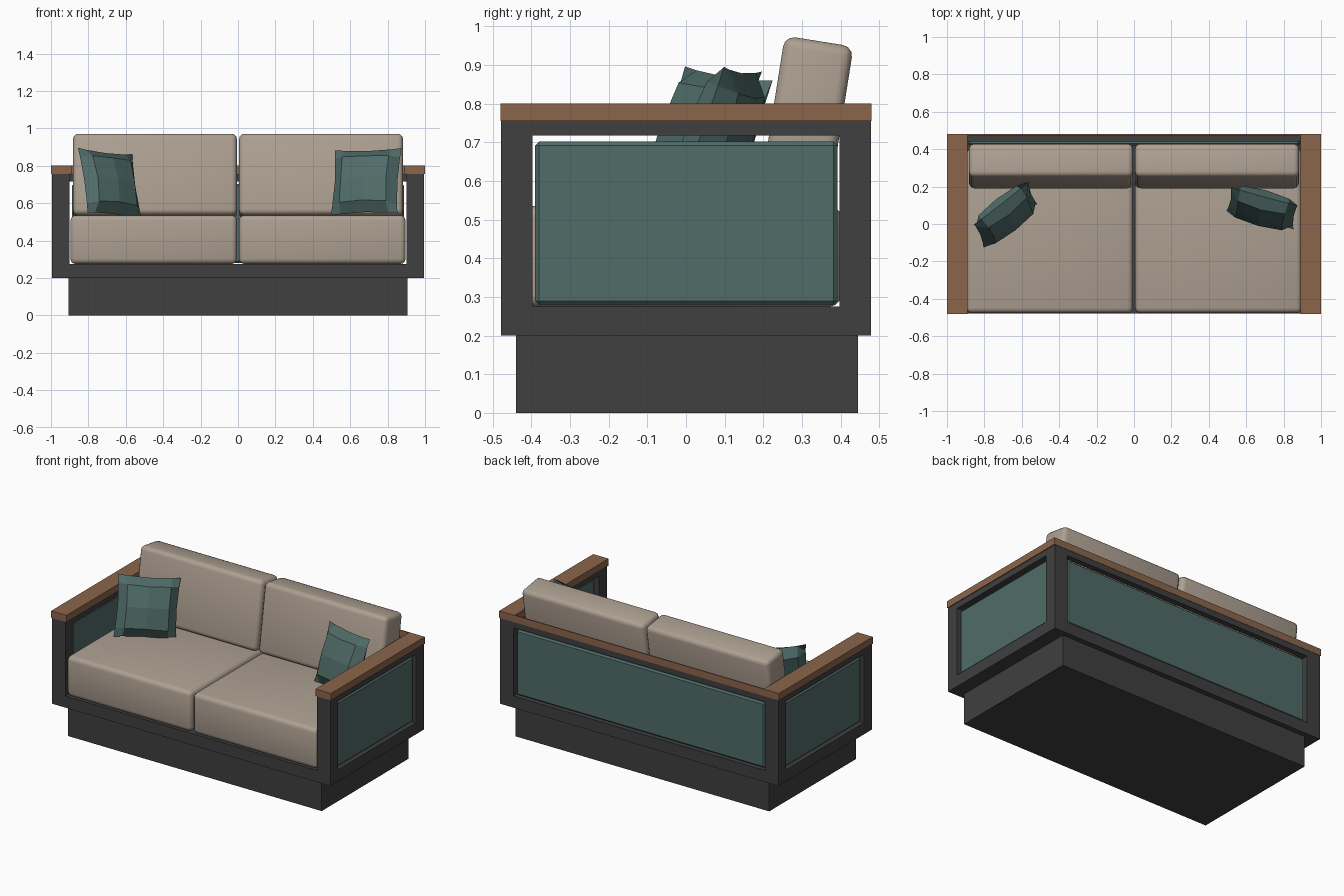
import bpy, bmesh, math
from mathutils import Matrix

if "Cube" in bpy.data.objects:
    bpy.data.objects.remove(bpy.data.objects["Cube"])


def material(name, rgb):
    m = bpy.data.materials.new(name)
    m.diffuse_color = (*rgb, 1.0)
    m.use_nodes = True
    m.node_tree.nodes["Principled BSDF"].inputs["Base Color"].default_value = m.diffuse_color
    return m


DARK = material("charcoal frame", (0.050, 0.050, 0.051))
WOOD = material("brown wood", (0.26, 0.13, 0.07))
TEAL = material("teal fabric", (0.079, 0.150, 0.138))
BEIGE = material("beige fabric", (0.42, 0.35, 0.285))


def finish(name, bm, mat, matrix=Matrix()):
    bmesh.ops.recalc_face_normals(bm, faces=bm.faces)
    me = bpy.data.meshes.new(name)
    bm.to_mesh(me)
    bm.free()
    me.materials.append(mat)
    ob = bpy.data.objects.new(name, me)
    ob.matrix_world = matrix
    bpy.context.collection.objects.link(ob)
    return ob


def box(name, x, y, z, mat, bevel=0.0, segments=1, tilt=0.0):
    """Box from (min, max) ranges, optionally bevelled and tilted about x."""
    bm = bmesh.new()
    bmesh.ops.create_cube(bm, size=1.0)
    size = [r[1] - r[0] for r in (x, y, z)]
    mid = [(r[1] + r[0]) / 2 for r in (x, y, z)]
    bmesh.ops.scale(bm, vec=size, verts=bm.verts)
    if bevel:
        bmesh.ops.bevel(bm, geom=list(bm.edges), offset=bevel, segments=segments,
                        profile=0.5, affect='EDGES')
    ob = finish(name, bm, mat,
                Matrix.Translation(mid) @ Matrix.Rotation(tilt, 4, 'X'))
    if segments > 1:
        for p in ob.data.polygons:
            p.use_smooth = True
    return ob


def pillow(name, centre, yaw, lean, roll, size=0.37, thick=0.15):
    """Faceted throw pillow: two puffed grids joined along a pinched seam."""
    bm = bmesh.new()
    steps = (-1, -0.72, 0, 0.72, 1)
    n = len(steps)
    rows = {}
    for side in (-1, 1):
        for i, u in enumerate(steps):
            for j, v in enumerate(steps):
                rim = i in (0, n - 1) or j in (0, n - 1)
                if rim and side == 1:
                    rows[side, i, j] = rows[-1, i, j]
                    continue
                puff = 0 if rim else ((1 - u * u) * (1 - v * v)) ** 0.35
                px = u * (1 - 0.06 * (1 - v * v)) * size / 2
                pz = v * (1 - 0.06 * (1 - u * u)) * size / 2
                rows[side, i, j] = bm.verts.new((px, side * puff * thick / 2, pz))
        for i in range(n - 1):
            for j in range(n - 1):
                bm.faces.new([rows[side, i, j], rows[side, i + 1, j],
                              rows[side, i + 1, j + 1], rows[side, i, j + 1]])
    m = (Matrix.Translation(centre) @ Matrix.Rotation(yaw, 4, 'Z')
         @ Matrix.Rotation(lean, 4, 'X') @ Matrix.Rotation(roll, 4, 'Y'))
    return finish(name, bm, TEAL, m)


def span(s, a, b):
    return (min(s * a, s * b), max(s * a, s * b))


# plinth and floor of the frame
box("plinth", (-0.907, 0.907), (-0.44, 0.445), (0, 0.2), DARK)
box("frame_floor", (-0.995, 0.995), (-0.478, 0.478), (0.2, 0.275), DARK)

for s, side in ((-1, "left"), (1, "right")):
    # arm frame, panel and wooden top
    x = span(s, 0.9, 0.995)
    box(side + "_front_post", x, (-0.478, -0.397), (0.275, 0.72), DARK)
    box(side + "_back_post", x, (0.397, 0.478), (0.275, 0.72), DARK)
    box(side + "_arm_rail", x, (-0.478, 0.478), (0.717, 0.755), DARK)
    box(side + "_arm_panel", span(s, 0.925, 0.98), (-0.39, 0.392), (0.28, 0.702),
        TEAL, bevel=0.01)
    box(side + "_arm_top", span(s, 0.89, 1.0), (-0.48, 0.48), (0.755, 0.8), WOOD)

    # cushions
    box(side + "_seat_cushion", span(s, 0.006, 0.896), (-0.476, 0.40),
        (0.275, 0.535), BEIGE, bevel=0.028, segments=3)
    box(side + "_back_cushion", span(s, 0.006, 0.882), (0.22, 0.40),
        (0.524, 0.964), BEIGE, bevel=0.028, segments=3, tilt=math.radians(-9))

# back frame, panel and wooden trim
box("back_rail", (-0.9, 0.9), (0.44, 0.478), (0.717, 0.757), DARK)
box("back_panel", (-0.888, 0.888), (0.42, 0.465), (0.28, 0.702), TEAL, bevel=0.01)
box("back_trim", (-0.89, 0.89), (0.473, 0.48), (0.755, 0.8), WOOD)

# throw pillows
pillow("left_pillow", (-0.685, 0.05, 0.705), math.radians(40), math.radians(-20),
       math.radians(6))
pillow("right_pillow", (0.685, 0.085, 0.715), math.radians(-16), math.radians(-20),
       math.radians(-2))

# keep crisp creases on rounded cushions
bpy.ops.object.select_all(action='DESELECT')
for ob in bpy.data.objects:
    if "cushion" in ob.name:
        ob.select_set(True)
        bpy.context.view_layer.objects.active = ob
bpy.ops.object.shade_smooth_by_angle(angle=math.radians(35))
